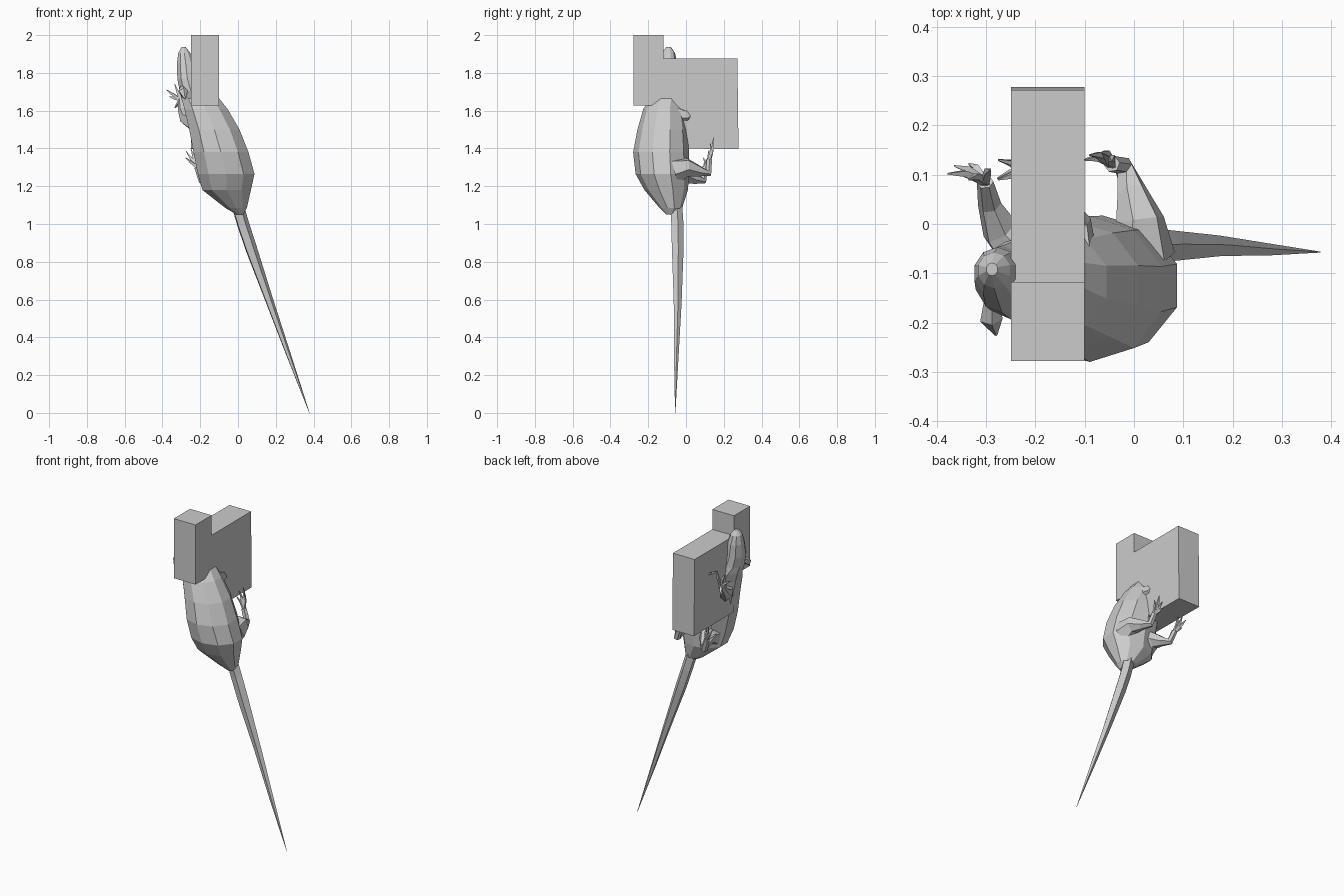
import bpy, bmesh, math
from mathutils import Vector


def finish(name, bm):
    bmesh.ops.recalc_face_normals(bm, faces=bm.faces)
    mesh = bpy.data.meshes.new(name)
    bm.to_mesh(mesh)
    bm.free()
    obj = bpy.data.objects.new(name, mesh)
    bpy.context.collection.objects.link(obj)
    return obj


def skin(bm, rings):
    n = len(rings[0])
    for a, b in zip(rings, rings[1:]):
        for i in range(n):
            j = (i + 1) % n
            bm.faces.new((a[i], a[j], b[j], b[i]))
    bm.faces.new(rings[0])
    bm.faces.new(rings[-1])


def loft(name, sections, n):
    """Horizontal elliptical rings: (x, y, z, rx, ry)."""
    bm = bmesh.new()
    rings = []
    for x, y, z, rx, ry in sections:
        rings.append([bm.verts.new((x + rx * math.cos(2 * math.pi * (i + .5) / n),
                                    y + ry * math.sin(2 * math.pi * (i + .5) / n), z))
                      for i in range(n)])
    skin(bm, rings)
    return finish(name, bm)


def tube(bm, points, radii, n=5):
    """Tapered tube along a path."""
    pts = [Vector(p) for p in points]
    rings = []
    side = None
    for k, p in enumerate(pts):
        d = (pts[min(k + 1, len(pts) - 1)] - pts[max(k - 1, 0)]).normalized()
        if side is None:
            side = d.orthogonal()
        side = (side - d * side.dot(d)).normalized()
        up = d.cross(side)
        rings.append([bm.verts.new(p + radii[k] * (side * math.cos(2 * math.pi * i / n)
                                                   + up * math.sin(2 * math.pi * i / n)))
                      for i in range(n)])
    skin(bm, rings)


def limb(name, path, radii, toes):
    """Leg with spread toes starting from the end of the path."""
    bm = bmesh.new()
    tube(bm, path, radii, 6)
    root = Vector(path[-1])
    for t in toes:
        tip = Vector(t)
        mid = root.lerp(tip, .55) + Vector((0, .008, 0))
        tube(bm, [root, mid, tip], [.011, .009, .002], 4)
    return finish(name, bm)


# stepped block the animal clings to
bm = bmesh.new()
outline = [(-.278, 2), (-.278, 1.627), (-.118, 1.627), (-.118, 1.4),
           (.278, 1.397), (.272, 1.875), (-.118, 1.875), (-.118, 2)]
rings = [[bm.verts.new((x, y, z)) for y, z in outline] for x in (-.25, -.1)]
skin(bm, rings)
finish("stepped_block", bm)

# body and head, from rump to snout
loft("body_and_head", [
    (.01, -.085, 1.05, .018, .02),
    (-.01, -.08, 1.085, .06, .06),
    (-.06, -.105, 1.18, .135, .115),
    (-.063, -.125, 1.265, .158, .142),
    (-.09, -.132, 1.38, .153, .148),
    (-.125, -.125, 1.5, .14, .132),
    (-.17, -.118, 1.61, .12, .108),
    (-.2, -.105, 1.665, .105, .085),
    (-.25, -.115, 1.705, .062, .078),
    (-.268, -.112, 1.77, .056, .068),
    (-.277, -.1, 1.85, .049, .053),
    (-.284, -.094, 1.905, .034, .036),
    (-.288, -.092, 1.936, .012, .013)], 10)

# tail
bm = bmesh.new()
tube(bm, [(-.01, -.055, 1.12), (.025, -.047, 1.0), (.068, -.045, .87), (.17, -.045, .58),
          (.27, -.052, .3), (.378, -.057, 0)], [.034, .034, .033, .022, .013, .001], 5)
finish("tail", bm)

# ears
for label, x in (("left", -.29), ("right", -.215)):
    bm = bmesh.new()
    tube(bm, [(x, -.15, 1.725), (x, -.19, 1.70), (x + .01, -.225, 1.66)], [.015, .024, .003], 5)
    finish(label + "_ear", bm)

# front legs
limb("left_front_leg",
     [(-.22, -.06, 1.54), (-.272, -.01, 1.56), (-.293, .04, 1.60), (-.302, .085, 1.655)],
     [.06, .04, .024, .017],
     [(-.378, .102, 1.71), (-.365, .118, 1.675), (-.335, .122, 1.615),
      (-.335, .09, 1.74), (-.292, .11, 1.755)])
limb("right_front_leg",
     [(-.13, -.07, 1.58), (-.125, .0, 1.57), (-.16, .05, 1.62), (-.2, .095, 1.69)],
     [.06, .04, .024, .017],
     [(-.275, .13, 1.75), (-.275, .09, 1.74), (-.245, .14, 1.77), (-.2, .13, 1.78)])

# hind legs
limb("right_hind_leg",
     [(.01, -.06, 1.28), (.012, .01, 1.30), (-.005, .07, 1.28), (-.022, .118, 1.27),
      (-.045, .122, 1.34)],
     [.075, .05, .03, .02, .017],
     [(-.1, .13, 1.395), (-.09, .14, 1.43), (-.065, .145, 1.46), (-.045, .128, 1.43)])
limb("left_hind_leg",
     [(-.13, -.06, 1.25), (-.15, .0, 1.265), (-.165, .05, 1.24), (-.19, .09, 1.23),
      (-.215, .1, 1.30)],
     [.075, .05, .03, .02, .017],
     [(-.277, .092, 1.35), (-.275, .13, 1.385), (-.25, .13, 1.4), (-.225, .12, 1.39)])
